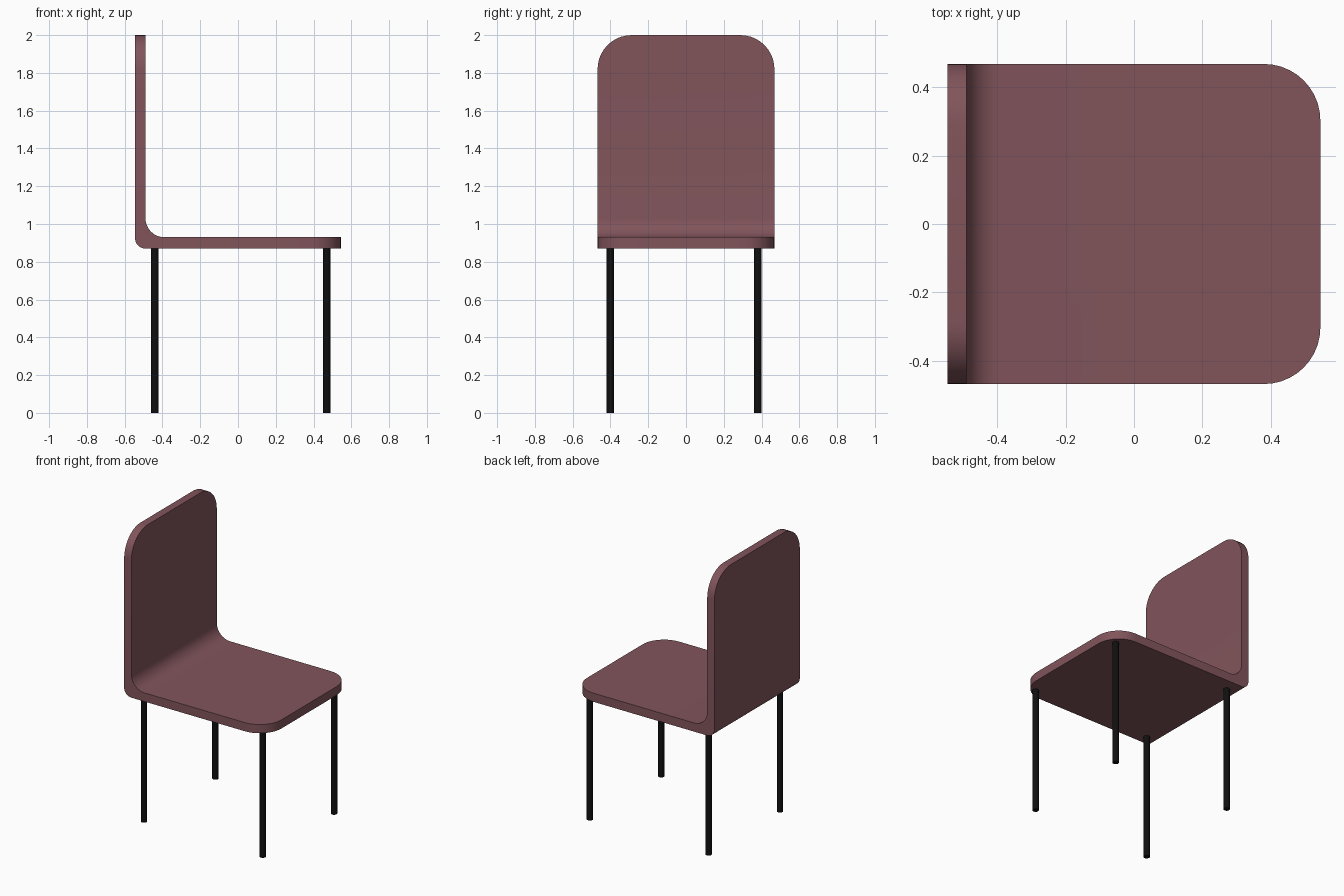
import bpy, bmesh
from math import radians, cos, sin

if "Cube" in bpy.data.objects:
    bpy.data.objects.remove(bpy.data.objects["Cube"])


def material(name, color):
    mat = bpy.data.materials.new(name)
    mat.diffuse_color = (*color, 1)
    mat.use_nodes = True
    mat.node_tree.nodes["Principled BSDF"].inputs["Base Color"].default_value = mat.diffuse_color
    return mat


def arc(cx, cz, r, start, end, steps=8):
    return [(cx + r * cos(radians(start + (end - start) * i / steps)),
             cz + r * sin(radians(start + (end - start) * i / steps)))
            for i in range(steps + 1)]


def smooth(obj):
    bpy.ops.object.select_all(action='DESELECT')
    obj.select_set(True)
    bpy.context.view_layer.objects.active = obj
    bpy.ops.object.shade_smooth_by_angle(angle=radians(30))


shell_mat = material("dusty_rose", (0.22, 0.09, 0.105))
leg_mat = material("black", (0.005, 0.005, 0.005))

# Seat and backrest shell: an L-shaped side profile extruded across the width
BACK, FRONT, HALF_W, TOP = -0.545, 0.545, 0.468, 2.0
profile = [(FRONT, 0.87), (FRONT, 0.93)]
profile += arc(-0.39, 1.03, 0.10, 270, 180)
profile += [(-0.49, TOP), (BACK, TOP)]
profile += arc(BACK + 0.055, 0.925, 0.055, 180, 270)

bm = bmesh.new()
face = bm.faces.new([bm.verts.new((x, -HALF_W, z)) for x, z in profile])
new = bmesh.ops.extrude_face_region(bm, geom=[face])["geom"]
bmesh.ops.translate(bm, vec=(0, 2 * HALF_W, 0),
                    verts=[g for g in new if isinstance(g, bmesh.types.BMVert)])
bmesh.ops.recalc_face_normals(bm, faces=bm.faces)


# Round the front seat corners and the top backrest corners
def round_corners(axis, limit, radius):
    edges = [e for e in bm.edges
             if all(abs(v.co[axis] - limit) < 1e-4 for v in e.verts)
             and abs(e.verts[0].co.y - e.verts[1].co.y) < 1e-4]
    bmesh.ops.bevel(bm, geom=edges, offset=radius, offset_type='OFFSET',
                    segments=10, profile=0.5, affect='EDGES')


round_corners(0, FRONT, 0.165)
round_corners(2, TOP, 0.18)

mesh = bpy.data.meshes.new("seat_shell")
bm.to_mesh(mesh)
bm.free()
shell = bpy.data.objects.new("seat_shell", mesh)
bpy.context.collection.objects.link(shell)
mesh.materials.append(shell_mat)
smooth(shell)

# Four slim round legs
for end, x in (("back", -0.44), ("front", 0.47)):
    for side, y in (("right", -0.40), ("left", 0.381)):
        bpy.ops.mesh.primitive_cylinder_add(vertices=32, radius=0.02, depth=0.88,
                                            location=(x, y, 0.44))
        leg = bpy.context.object
        leg.name = f"{end}_{side}_leg"
        leg.data.materials.append(leg_mat)
        smooth(leg)
